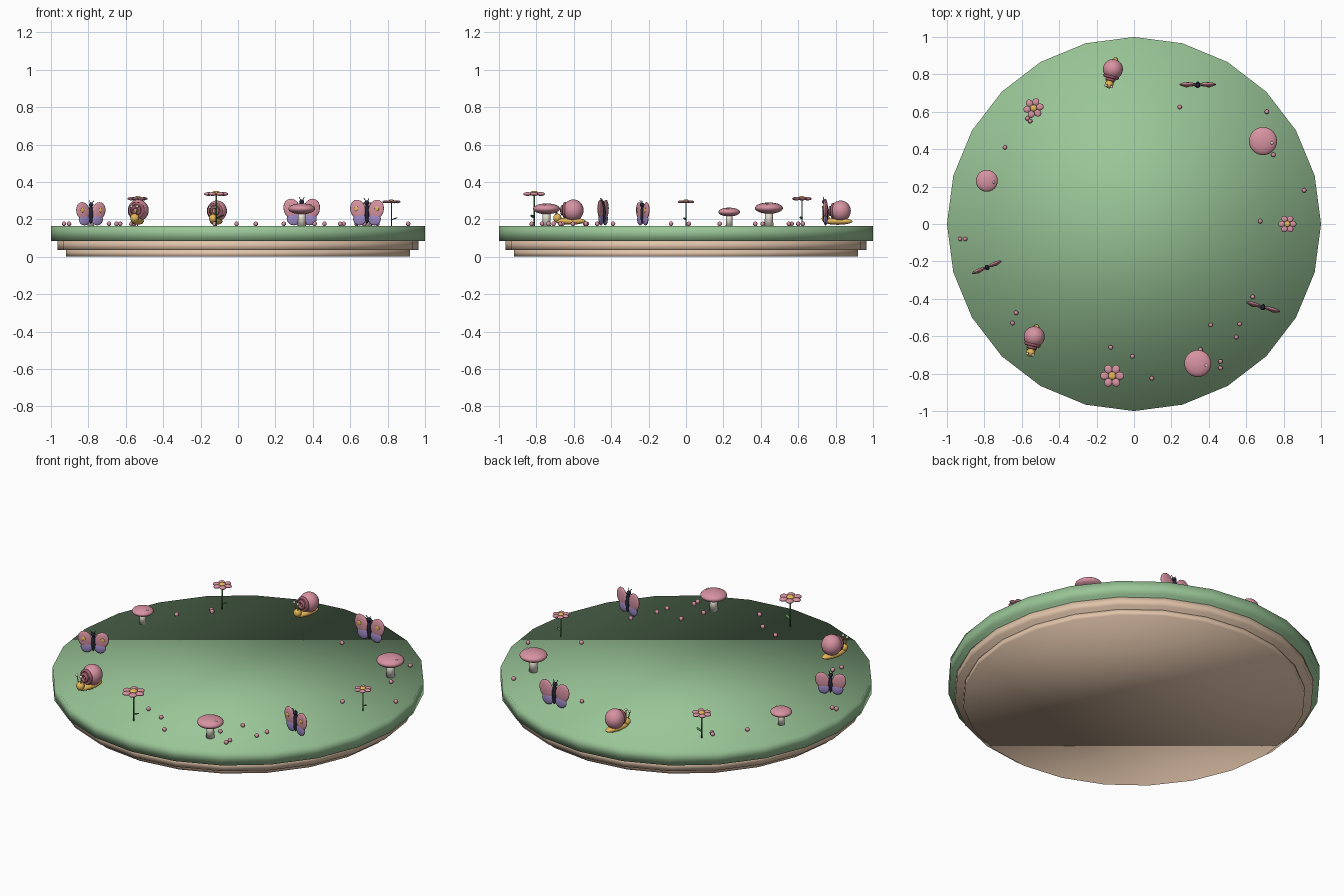
import bpy, math
from mathutils import Matrix, Vector

if "Cube" in bpy.data.objects:
    bpy.data.objects.remove(bpy.data.objects["Cube"])


def mat(name, r, g, b):
    m = bpy.data.materials.new(name)
    m.diffuse_color = (r, g, b, 1)
    m.use_nodes = True
    m.node_tree.nodes["Principled BSDF"].inputs["Base Color"].default_value = m.diffuse_color
    return m


GREEN = mat("grass_green", 0.32, 0.56, 0.31)
LEAF = mat("leaf_green", 0.10, 0.25, 0.09)
BEIGE = mat("cake_beige", 0.75, 0.55, 0.40)
PINK = mat("pink", 0.68, 0.29, 0.36)
ROSE = mat("dark_rose", 0.35, 0.11, 0.15)
YELLOW = mat("yellow", 0.79, 0.48, 0.10)
PURPLE = mat("purple", 0.34, 0.25, 0.56)
DARK = mat("dark_body", 0.02, 0.02, 0.04)
CREAM = mat("cream", 0.80, 0.75, 0.65)

TOP = 0.165


def finish(name, m, base):
    o = bpy.context.object
    o.name = name
    o.data.materials.append(m)
    bpy.ops.object.shade_smooth()
    bpy.context.view_layer.update()
    o.matrix_world = base @ o.matrix_world
    return o


def ball(name, m, base, loc, radii, rot=(0, 0, 0), seg=16, rings=10):
    bpy.ops.mesh.primitive_uv_sphere_add(segments=seg, ring_count=rings, location=loc, rotation=rot)
    bpy.context.object.scale = radii
    return finish(name, m, base)


def rod(name, m, base, a, b, r, r2=None, n=10):
    a, b = Vector(a), Vector(b)
    d = b - a
    bpy.ops.mesh.primitive_cone_add(vertices=n, radius1=r, radius2=r if r2 is None else r2,
                                    depth=d.length, location=(a + b) / 2,
                                    rotation=d.to_track_quat('Z', 'Y').to_euler())
    return finish(name, m, base)


def ring(name, m, base, loc, big, small):
    bpy.ops.mesh.primitive_torus_add(major_segments=20, minor_segments=8, major_radius=big,
                                     minor_radius=small, location=loc, rotation=(math.pi / 2, 0, 0))
    return finish(name, m, base)


def flower(base):
    rod("flower_stem", LEAF, base, (0, 0, 0), (0, 0, 0.165), 0.004, n=8)
    for k in range(6):
        a = k * math.pi / 3
        ball("flower_petal", PINK, base, (0.04 * math.cos(a), 0.04 * math.sin(a), 0.167),
             (0.023, 0.021, 0.010), (0, 0, a))
    ball("flower_centre", YELLOW, base, (0, 0, 0.172), (0.021, 0.021, 0.012))
    ball("flower_leaf", LEAF, base, (0.022, -0.008, 0.05), (0.022, 0.010, 0.004), (0, -0.35, -0.3))


def mushroom(base):
    rod("mushroom_stem", CREAM, base, (0, 0, 0), (0, 0, 0.085), 0.024, 0.020, 14)
    ball("mushroom_cap", PINK, base, (0, 0, 0.095), (0.075, 0.075, 0.030), seg=24, rings=14)
    ball("mushroom_spot", CREAM, base, (0.047, -0.010, 0.117), (0.008, 0.008, 0.005))


def butterfly(base):
    ball("butterfly_body", DARK, base, (0, 0, 0.07), (0.012, 0.015, 0.058))
    ball("butterfly_head", DARK, base, (0, -0.005, 0.125), (0.013, 0.013, 0.013))
    for s in (-1, 1):
        ball("butterfly_upper_wing", PINK, base, (s * 0.051, 0, 0.088), (0.043, 0.012, 0.054), (0, s * 0.3, 0))
        ball("butterfly_lower_wing", PURPLE, base, (s * 0.042, 0, 0.037), (0.036, 0.011, 0.034), (0, -s * 0.3, 0))
        ball("butterfly_wing_dot", YELLOW, base, (s * 0.058, -0.011, 0.093), (0.012, 0.004, 0.013))
        rod("butterfly_antenna", DARK, base, (s * 0.004, -0.005, 0.13), (s * 0.014, -0.012, 0.150), 0.002, n=6)


def snail(base):
    ball("snail_body", YELLOW, base, (0, 0.0, 0.025), (0.030, 0.085, 0.019))
    ball("snail_head", YELLOW, base, (0, -0.070, 0.042), (0.024, 0.022, 0.024))
    ball("snail_shell", PINK, base, (0, 0.017, 0.083), (0.056, 0.056, 0.058), seg=24, rings=14)
    ring("snail_shell_coil", ROSE, base, (0, -0.026, 0.083), 0.036, 0.009)
    ring("snail_shell_coil", ROSE, base, (0, -0.041, 0.083), 0.020, 0.009)
    for s in (-1, 1):
        rod("snail_eye_stalk", YELLOW, base, (s * 0.009, -0.072, 0.05), (s * 0.016, -0.080, 0.102), 0.003, n=8)
        ball("snail_eye", CREAM, base, (s * 0.016, -0.080, 0.104), (0.008, 0.008, 0.008))


# tiered disc base, 24 sides, fully smooth shaded
for name, m, r, z0, z1 in (("lower_tier", BEIGE, 0.92, 0.0, 0.035),
                           ("middle_tier", BEIGE, 0.965, 0.035, 0.085),
                           ("grass_disc", GREEN, 1.0, 0.085, TOP)):
    rod(name, m, Matrix(), (0, 0, z0), (0, 0, z1), r, n=24)

# eleven decorations around the rim, cycling four kinds: (scale, turn in degrees)
kinds = (flower, mushroom, butterfly, snail)
settings = ((0.77, 0), (1.0, 0), (1.03, 0), (0.96, -14), (0.87, 10), (0.78, 0),
            (0.90, 23), (1.0, -13), (1.02, 0), (0.96, 0), (0.99, -16))
for i, (s, turn) in enumerate(settings):
    a = 2 * math.pi * i / 11
    base = (Matrix.Translation((0.82 * math.cos(a), 0.82 * math.sin(a), TOP))
            @ Matrix.Rotation(math.radians(turn), 4, 'Z') @ Matrix.Scale(s, 4))
    kinds[i % 4](base)

# scattered pink beads
beads = ((-.57, .565), (-.555, .55), (-.69, .41), (.245, .625), (.71, .60), (.745, .37), (.91, .18),
         (.675, .015), (.635, -.39), (.565, -.535), (.547, -.605), (.41, -.54), (.462, -.735),
         (.462, -.77), (.355, -.672), (.095, -.825), (-.008, -.708), (-.125, -.66), (-.65, -.53),
         (-.63, -.475), (-.93, -.08), (-.903, -.08))
for x, y in beads:
    ball("bead", PINK, Matrix(), (x, y, TOP + 0.011), (0.012, 0.012, 0.012), seg=12, rings=8)
